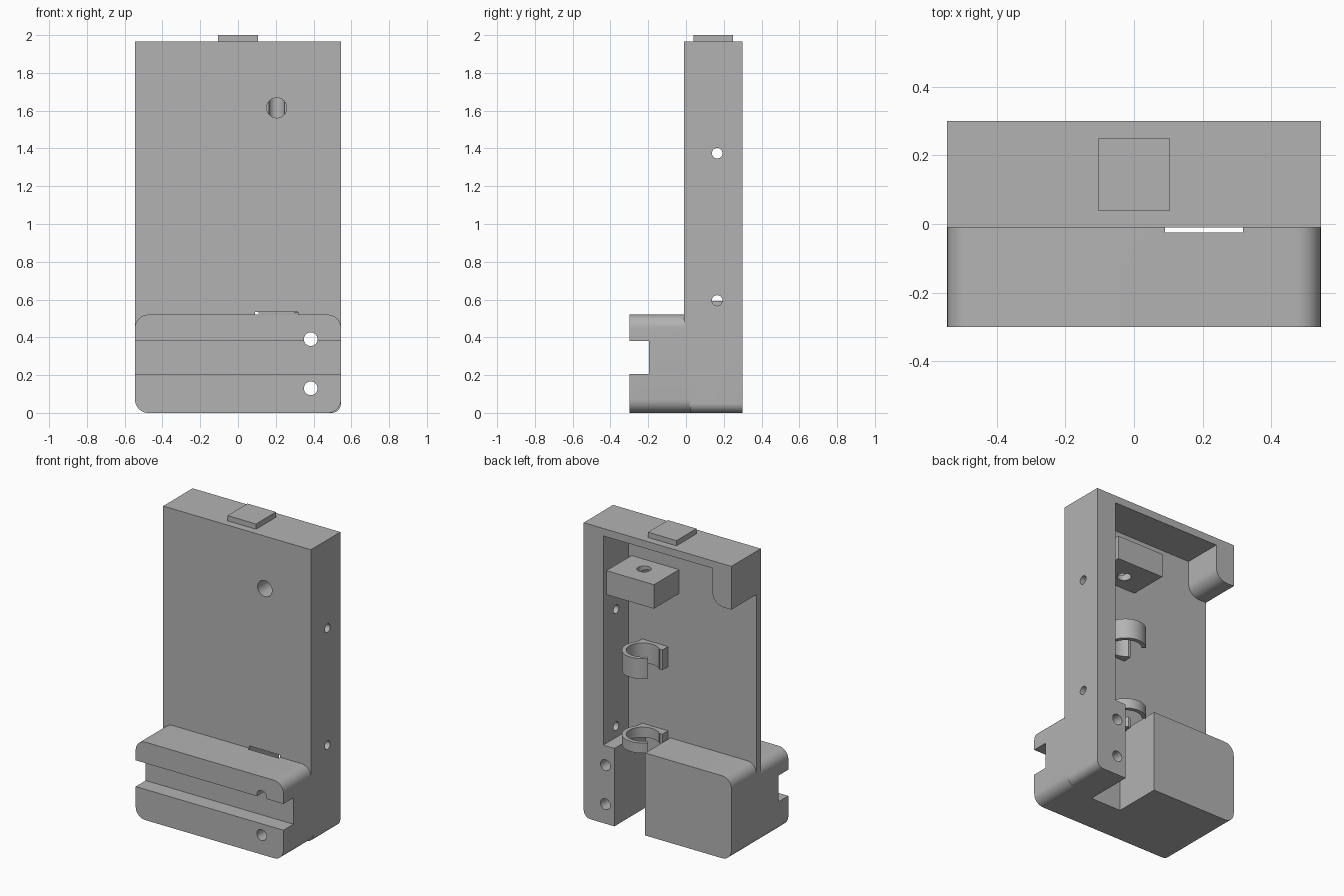
import bpy, bmesh, math
from mathutils import Vector

cube = bpy.data.objects.get("Cube")
if cube:
    bpy.data.objects.remove(cube, do_unlink=True)

grey = bpy.data.materials.new("plain grey")
grey.use_nodes = True
colour = (0.45, 0.45, 0.45, 1)
grey.diffuse_color = colour
grey.node_tree.nodes["Principled BSDF"].inputs["Base Color"].default_value = colour

HALF, BACK, FRONT, FLOOR = 0.545, 0.30, -0.01, 0.036


def prism(name, outline, start, end, axis="y"):
    """Extrude a closed 2D outline along an axis."""
    place = {"x": lambda a, b, t: (t, a, b),
             "y": lambda a, b, t: (a, t, b),
             "z": lambda a, b, t: (a, b, t)}[axis]
    bm = bmesh.new()
    face = bm.faces.new([bm.verts.new(place(a, b, start)) for a, b in outline])
    grown = bmesh.ops.extrude_face_region(bm, geom=[face])["geom"]
    moved = [g for g in grown if isinstance(g, bmesh.types.BMVert)]
    bmesh.ops.translate(bm, verts=moved, vec=Vector(place(0, 0, end - start)))
    bmesh.ops.recalc_face_normals(bm, faces=bm.faces)
    mesh = bpy.data.meshes.new(name)
    bm.to_mesh(mesh)
    bm.free()
    mesh.materials.append(grey)
    ob = bpy.data.objects.new(name, mesh)
    bpy.context.collection.objects.link(ob)
    return ob


def rounded(x0, x1, z0, z1, bl=0, br=0, tr=0, tl=0, steps=10):
    """Rectangle outline with a radius for each corner."""
    corners = [(x0, z0, 1, 1, bl, 180), (x1, z0, -1, 1, br, 270),
               (x1, z1, -1, -1, tr, 0), (x0, z1, 1, -1, tl, 90)]
    points = []
    for x, z, sx, sz, r, first in corners:
        if r == 0:
            points.append((x, z))
            continue
        for i in range(steps + 1):
            a = math.radians(first + 90 * i / steps)
            points.append((x + sx * r + r * math.cos(a), z + sz * r + r * math.sin(a)))
    return points


def circle(a, b, r, n=40):
    return [(a + r * math.cos(math.tau * i / n), b + r * math.sin(math.tau * i / n))
            for i in range(n)]


def combine(target, other, operation):
    mod = target.modifiers.new("combine", "BOOLEAN")
    mod.operation, mod.solver, mod.object = operation, "EXACT", other
    bpy.context.view_layer.objects.active = target
    bpy.ops.object.modifier_apply(modifier=mod.name)
    bpy.data.objects.remove(other, do_unlink=True)


# Back plate, rail base and walls joined into one housing
R = 0.07
housing = prism("housing", rounded(-HALF, HALF, 0, 1.965, R, R), FRONT, FLOOR)
solids = [
    prism("rail_base", rounded(-HALF, HALF, 0, 0.52, R, R, R, R), -0.30, 0.01),
    prism("top_wall", rounded(-HALF, HALF, 1.915, 1.965), 0.02, BACK),
    prism("side_wall", rounded(0.40, HALF, 0, 1.965, 0, 0.05), 0.02, BACK),
    prism("corner_block", rounded(-HALF, -0.406, 1.676, 1.965, 0, 0.08), 0.02, BACK),
    prism("screw_block", rounded(0.318, HALF, 0, 0.52, 0, 0.05), 0.02, BACK),
    prism("lower_block", rounded(-HALF, 0.091, 0, 0.55, R, 0, 0, R), 0.02, BACK),
    prism("nozzle_block", rounded(0.026, 0.377, 1.53, 1.69), 0.02, BACK),
    prism("top_button", rounded(-0.105, 0.105, 0.04, 0.25), 1.94, 2.0, "z"),
]
for part in solids:
    combine(housing, part, "UNION")

# Rail groove, cable slot and all holes
cuts = [
    prism("groove", rounded(-0.40, -0.195, 0.205, 0.38), -0.7, 0.7, "x"),
    prism("cable_slot", rounded(0.091, 0.318, -0.1, 0.535), -0.025, 0.4),
    prism("front_hole", circle(0.205, 1.615, 0.053), -0.1, 0.137),
    prism("vertical_hole", circle(0.205, 0.15, 0.043), 1.45, 1.75, "z"),
]
cuts += [prism("screw_hole", circle(0.385, z, 0.036), -0.5, 0.5) for z in (0.13, 0.39)]
cuts += [prism("side_hole", circle(0.165, z, 0.028), 0.35, 0.6, "x") for z in (0.595, 1.375)]
for cutter in cuts:
    combine(housing, cutter, "DIFFERENCE")


# Open ring clips that hold a tube against the plate
def clip(name, z0, z1):
    cx, cy, outer, inner = 0.205, 0.163, 0.127, 0.100
    angles = [math.radians(-140 + 280 * i / 36) for i in range(37)]
    arc = [(cx + outer * math.cos(a), cy + outer * math.sin(a)) for a in angles]
    arc += [(cx + inner * math.cos(a), cy + inner * math.sin(a)) for a in reversed(angles)]
    ring = prism(name, arc, z0, z1, "z")
    foot = prism("foot", rounded(0.108, 0.30, 0.025, 0.095), z0, z1, "z")
    bore = prism("bore", circle(cx, cy, inner), z0 - 0.1, z1 + 0.1, "z")
    combine(foot, bore, "DIFFERENCE")
    combine(ring, foot, "UNION")
    return ring


parts = [housing, clip("upper_clip", 1.02, 1.155), clip("lower_clip", 0.525, 0.593)]
for ob in parts:
    bpy.ops.object.select_all(action="DESELECT")
    ob.select_set(True)
    bpy.context.view_layer.objects.active = ob
    bpy.ops.object.shade_smooth_by_angle(angle=math.radians(30))
